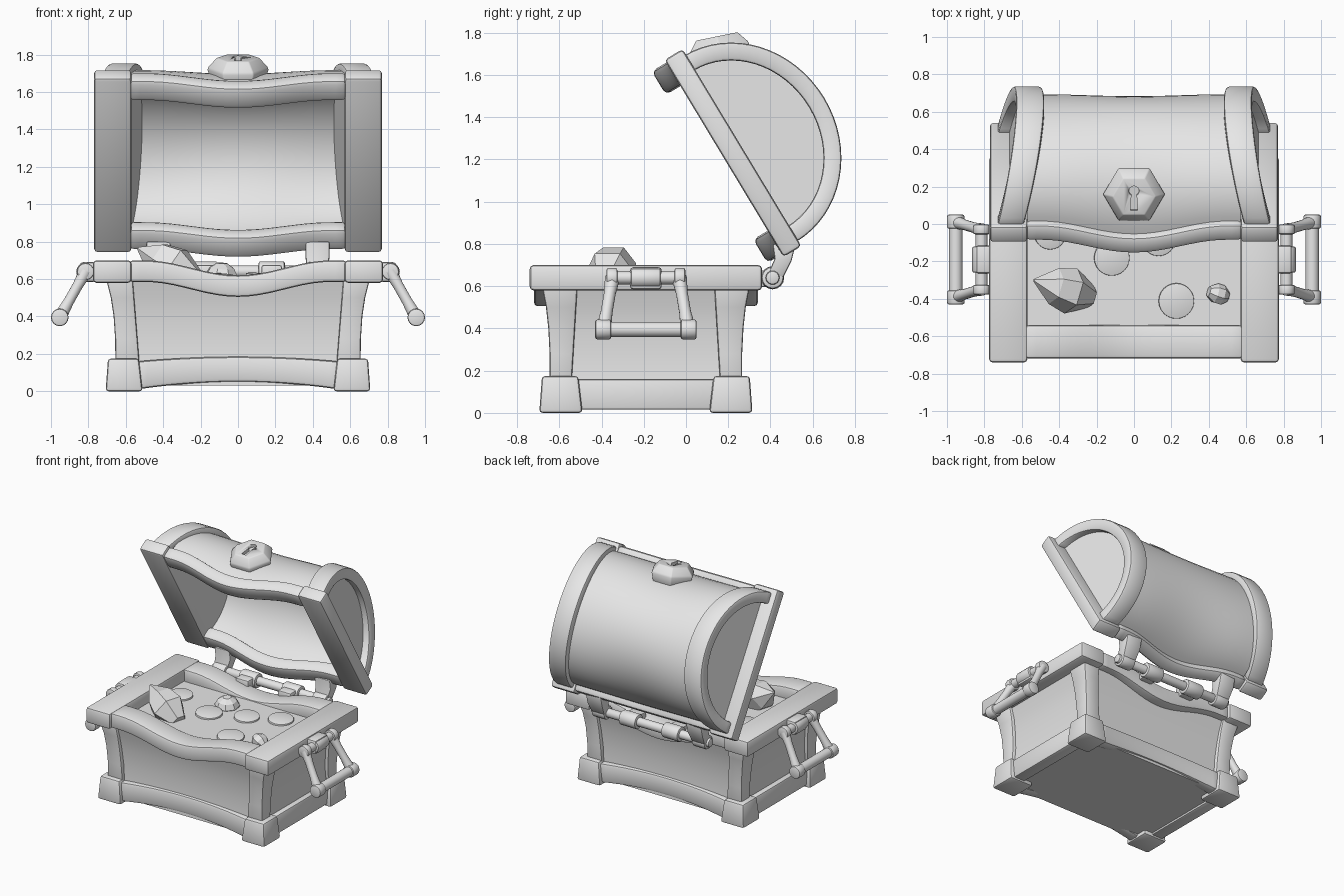
import bpy, bmesh, math
from mathutils import Matrix, Vector

cube = bpy.data.objects.get("Cube")
if cube:
    bpy.data.objects.remove(cube)

grey = bpy.data.materials.new("plain_grey")
grey.use_nodes = True
grey.diffuse_color = (0.8, 0.8, 0.8, 1)
grey.node_tree.nodes["Principled BSDF"].inputs["Base Color"].default_value = (0.8, 0.8, 0.8, 1)

CY = -0.19          # centre of the box in y
FLOOR = 0.61        # level of the treasure bed
LID = Matrix.Translation((0, 0.18, 1.205)) @ Matrix.Rotation(math.radians(-58.9), 4, "X")
BODY = Matrix.Translation((0, CY, 0))
WORLD = Matrix.Identity(4)


def smooth(ob, angle=35):
    bpy.ops.object.select_all(action="DESELECT")
    ob.select_set(True)
    bpy.context.view_layer.objects.active = ob
    bpy.ops.object.shade_smooth_by_angle(angle=math.radians(angle))


def loft(name, rings, matrix=WORLD, bevel=0.0, shade=True):
    """Skin a list of equal closed rings, cap both ends, soften hard edges."""
    bm = bmesh.new()
    loops = [[bm.verts.new(p) for p in ring] for ring in rings]
    n = len(loops[0])
    for a, b in zip(loops, loops[1:]):
        for i in range(n):
            j = (i + 1) % n
            bm.faces.new((a[i], a[j], b[j], b[i]))
    bm.faces.new(loops[0])
    bm.faces.new(loops[-1])
    bmesh.ops.recalc_face_normals(bm, faces=bm.faces)
    if bevel:
        hard = [e for e in bm.edges if e.calc_face_angle(0) > math.radians(40)]
        bmesh.ops.bevel(bm, geom=hard, offset=bevel, segments=2, profile=0.5,
                        affect="EDGES", clamp_overlap=True)
    bm.transform(matrix)
    bmesh.ops.recalc_face_normals(bm, faces=bm.faces)
    mesh = bpy.data.meshes.new(name)
    bm.to_mesh(mesh)
    bm.free()
    ob = bpy.data.objects.new(name, mesh)
    bpy.context.collection.objects.link(ob)
    mesh.materials.append(grey)
    if shade:
        smooth(ob)
    return ob


def rect(x0, x1, y0, y1, z):
    return [(x0, y0, z), (x1, y0, z), (x1, y1, z), (x0, y1, z)]


def box(name, x, y, z, matrix=WORLD, bevel=0.012):
    return loft(name, [rect(*x, *y, h) for h in z], matrix, bevel)


def tube(name, a, b, stops, sides=16, bevel=0.0, shade=True):
    """Round bar from a to b; stops are (fraction, radius) pairs."""
    a, b = Vector(a), Vector(b)
    turn = (b - a).to_track_quat("Z", "Y")
    rings = []
    for t, r in stops:
        rings.append([a.lerp(b, t) + turn @ Vector((r * math.cos(k * math.tau / sides),
                      r * math.sin(k * math.tau / sides), 0)) for k in range(sides)])
    return loft(name, rings, WORLD, bevel, shade)


def rod(name, a, b, r, bevel=0.01):
    return tube(name, a, b, [(0, r), (1, r)], 16, bevel)


def wave(x):
    """Sagging curve shared by the rims of box and lid."""
    return -0.04 * (1 + math.cos(math.pi * min(abs(x) / 0.5, 1)))


def rail(name, half, section, matrix, bevel=0.018, steps=20):
    """Bar along x whose section (y0, y1, z0, z1) depends on x."""
    rings = []
    for i in range(steps + 1):
        x = half * (2 * i / steps - 1)
        y0, y1, z0, z1 = section(x)
        rings.append([(x, y0, z0), (x, y1, z0), (x, y1, z1), (x, y0, z1)])
    return loft(name, rings, matrix, bevel)


def half_ellipse(a, b, base, x_of, steps=28):
    return [(x_of(math.sin(t)), a * math.cos(t), base + b * math.sin(t))
            for t in [math.pi * i / steps for i in range(steps + 1)]]


# Box core with pinched panels; its cap is the treasure bed
core = [(0.03, 0.65, 0.44), (0.16, 0.635, 0.43), (0.28, 0.63, 0.425),
        (0.4, 0.64, 0.435), (0.5, 0.655, 0.45), (FLOOR, 0.69, 0.48)]
loft("box_panels", [rect(-x, x, -y, y, z) for z, x, y in core], BODY)

# Corner posts and feet
post = [(0.1, 0.655, 0.455), (0.28, 0.657, 0.456), (0.4, 0.665, 0.462),
        (0.5, 0.68, 0.473), (0.6, 0.705, 0.492)]
for sx in (-1, 1):
    for sy in (-1, 1):
        loft("corner_post", [rect(sx * (0.515 + 0.08 * z), sx * x, sy * (0.36 - 0.06 * z), sy * y, z)
                             for z, x, y in post], BODY, 0.012)
        loft("corner_foot", [rect(sx * 0.51, sx * 0.708, sy * 0.3, sy * 0.505, 0),
                             rect(sx * 0.53, sx * 0.695, sy * 0.32, sy * 0.492, 0.175)], BODY, 0.016)

# Base bands, rim rails front and back
for s, side in ((-1, "front"), (1, "back")):
    def band(x, s=s):
        arch = 1 - (x / 0.54) ** 2
        edge = 0.475 - 0.025 * arch
        return s * 0.38, s * edge, 0.01 + 0.04 * arch, 0.16 + 0.025 * arch
    rail(side + "_base_band", 0.54, band, BODY)
    rail(side + "_rim", 0.58, lambda x, s=s: (s * 0.35, s * 0.53, 0.585 + wave(x), 0.7 + wave(x)), BODY)
    rail("lid_" + side + "_rim", 0.58, lambda x, s=s: (s * 0.4, s * 0.53, wave(x), 0.1 + wave(x)),
         LID, 0.025)

# Sides: base bands, rims, lid rims, lid arches and end panels
for s, side in ((-1, "right"), (1, "left")):
    box(side + "_base_band", (s * 0.58, s * 0.675), (-0.34, 0.34), (0.015, 0.16), BODY)
    box(side + "_rim", (s * 0.57, s * 0.775), (-0.55, 0.55), (0.58, 0.7), BODY, 0.018)
    box(side + "_lid_rim", (s * 0.57, s * 0.77), (-0.545, 0.545), (0, 0.1), LID, 0.018)

    rings = []
    for i in range(33):
        t = math.pi * i / 32
        c, h = math.cos(t), math.sin(t)
        out, inn = s * (0.73 - 0.1 * h), s * (0.59 - 0.11 * h)
        rings.append([(out, 0.515 * c, 0.09 + 0.465 * h), (inn, 0.515 * c, 0.09 + 0.465 * h),
                      (inn, 0.43 * c, 0.09 + 0.38 * h), (out, 0.43 * c, 0.09 + 0.38 * h)])
    loft(side + "_lid_arch", rings, LID, 0.014)
    loft(side + "_lid_end_panel",
         [half_ellipse(0.46, 0.41, 0.06, lambda h: s * (0.675 - 0.09 * h)),
          half_ellipse(0.46, 0.41, 0.06, lambda h: s * (0.57 - 0.06 * h))], LID)

# Lid barrel: a curved shell following the wavy rim
rings = []
for i in range(25):
    x = 0.57 * (i / 12 - 1)
    ring = []
    for a, b, order in ((0.485, 0.43, 1), (0.43, 0.375, -1)):
        for k in range(29)[::order]:
            t = math.pi * k / 28
            drop = wave(x) * (1 - math.sin(t))
            ring.append((x, a * math.cos(t), 0.08 + drop + b * math.sin(t)))
    rings.append(ring)
loft("lid_barrel", rings, LID)

# Six-sided lock with a cut keyhole
lock_frame = Matrix.Translation((0, 0.168, 1.675)) @ Matrix.Rotation(0.2, 4, "X")
lock = loft("lock", [[(r * math.cos(k * math.pi / 3), r * math.sin(k * math.pi / 3), z) for k in range(6)]
                     for r, z in ((0.145, -0.02), (0.165, 0.045), (0.16, 0.06), (0.115, 0.11))],
            lock_frame, 0.006)
keyhole = [(0.028 * math.cos(t), 0.03 + 0.028 * math.sin(t))
           for t in [math.radians(-60 + 300 * k / 12) for k in range(13)]]
keyhole += [(-0.02, -0.075), (0.02, -0.075)]
cutter = loft("keyhole_cutter", [[(x, y, z) for x, y in keyhole] for z in (0.085, 0.15)], lock_frame)
cutter.hide_render = True
cut = lock.modifiers.new("keyhole", "BOOLEAN")
cut.object = cutter
cut.operation = "DIFFERENCE"
cut.solver = "EXACT"
bpy.context.view_layer.objects.active = lock
bpy.ops.object.modifier_apply(modifier=cut.name)
bpy.data.objects.remove(cutter)

# Swinging side handles
for s, side in ((-1, "right"), (1, "left")):
    def at(x, y, z):
        return (s * x, CY + y, z)
    box(side + "_handle_mount", (s * 0.76, s * 0.845), (-0.075, 0.075), (0.585, 0.69), BODY, 0.015)
    rod(side + "_handle_mount_roll", at(0.815, -0.07, 0.64), at(0.815, 0.07, 0.64), 0.05)
    rod(side + "_handle_axle", at(0.815, -0.17, 0.64), at(0.815, 0.17, 0.64), 0.032, 0)
    rod(side + "_handle_grip", at(0.953, -0.2, 0.395), at(0.953, 0.2, 0.395), 0.036, 0)
    for e in (-1, 1):
        rod(side + "_handle_upper_knob", at(0.815, e * 0.135, 0.64), at(0.815, e * 0.187, 0.64), 0.046)
        rod(side + "_handle_lower_knob", at(0.953, e * 0.165, 0.395), at(0.953, e * 0.24, 0.395), 0.047)
        tube(side + "_handle_arm", at(0.815, e * 0.158, 0.64), at(0.953, e * 0.2, 0.395),
             [(0, 0.036), (0.3, 0.028), (0.65, 0.028), (1, 0.036)])

# Hinge across the back
HY, HZ = 0.41, 0.64
rod("hinge_rod", (-0.5, HY, HZ), (0.5, HY, HZ), 0.033)
for s in (-1, 1):
    rod("hinge_body_knuckle", (s * 0.11, HY, HZ), (s * 0.25, HY, HZ), 0.055)
    box("hinge_body_plate", (s * 0.125, s * 0.235), (0.3, HY), (0.595, 0.675))
    rod("hinge_lid_knuckle", (s * 0.37, HY, HZ), (s * 0.48, HY, HZ), 0.052)
    loft("hinge_lid_bracket",
         [[(s * 0.37, HY - 0.03, HZ), (s * 0.48, HY - 0.03, HZ), (s * 0.48, HY + 0.05, HZ), (s * 0.37, HY + 0.05, HZ)],
          [(s * 0.36, 0.42, 0.73), (s * 0.49, 0.42, 0.73), (s * 0.49, 0.5, 0.72), (s * 0.36, 0.5, 0.72)],
          [(s * 0.36, 0.41, 0.8), (s * 0.49, 0.41, 0.8), (s * 0.49, 0.52, 0.8), (s * 0.36, 0.52, 0.8)]],
         WORLD, 0.01)

# Treasure: coins and gems
for x, y, r in ((0.225, -0.41, 0.095), (-0.12, -0.18, 0.095), (0.13, -0.08, 0.09),
                (-0.45, -0.05, 0.085), (0.35, 0.02, 0.09)):
    tube("coin", (x, y, FLOOR - 0.02), (x + 0.002, y - 0.002, FLOOR + 0.018), [(0, r), (1, r)], 24, 0.004)
tube("large_gem", (-0.535, -0.3, 0.765), (-0.23, -0.39, 0.6),
     [(0, 0.008), (0.35, 0.1), (0.65, 0.125), (1, 0.06)], 6, shade=False)
tube("small_gem", (0.4, -0.36, 0.645), (0.5, -0.39, 0.61),
     [(0, 0.03), (0.35, 0.055), (0.7, 0.055), (1, 0.03)], 7, shade=False)
tube("round_gem", (-0.09, 0, 0.58), (-0.085, -0.01, 0.685),
     [(0, 0.07), (0.4, 0.09), (0.75, 0.07), (1, 0.03)], 8, shade=False)
